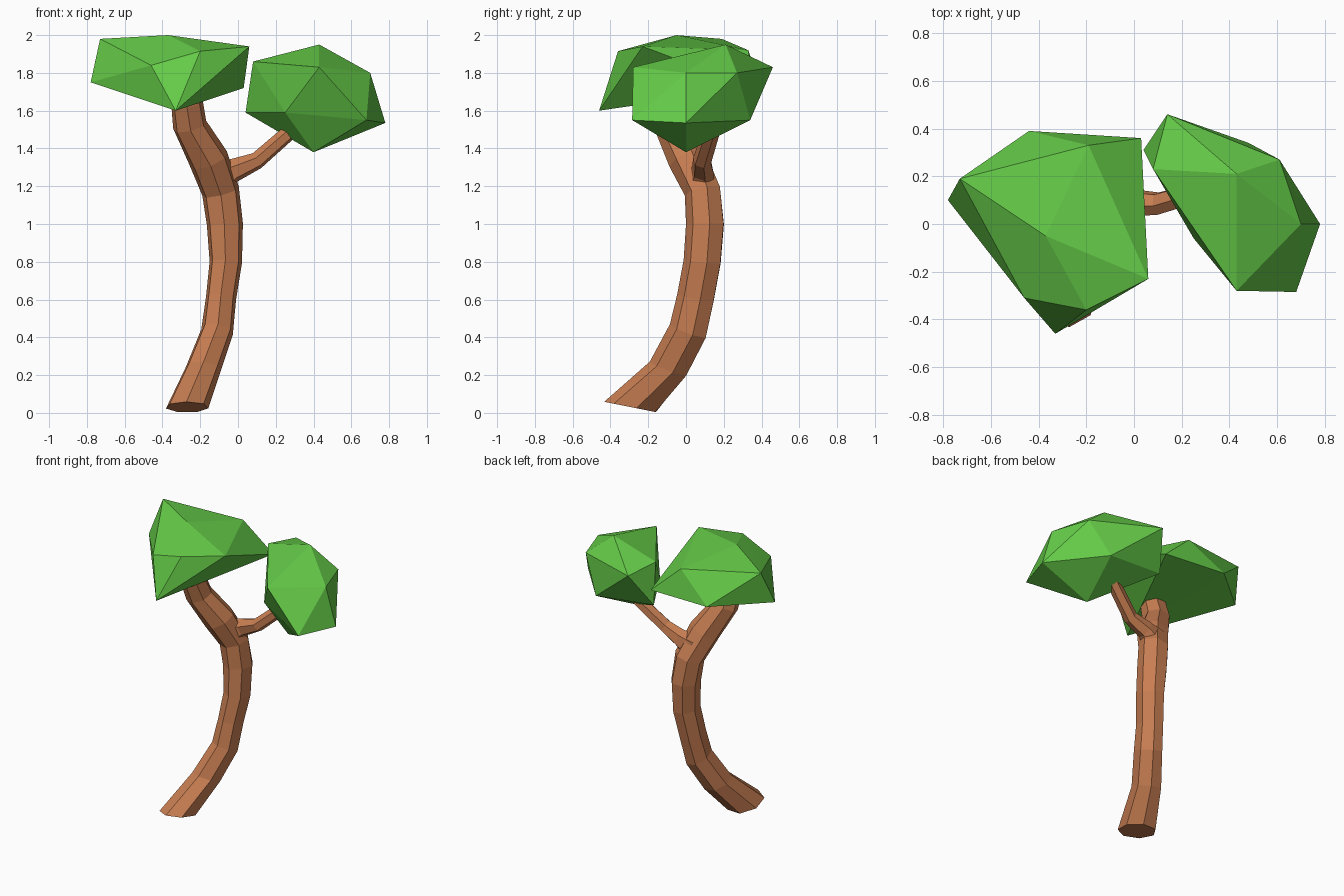
import bpy, bmesh, math
from mathutils import Vector


def material(name, color):
    m = bpy.data.materials.new(name)
    m.diffuse_color = color
    return m


BARK = material("bark", (0.58, 0.21, 0.085, 1))
LEAF = material("leaf", (0.13, 0.60, 0.065, 1))


def finish(bm, name, mat):
    bmesh.ops.recalc_face_normals(bm, faces=bm.faces)
    me = bpy.data.meshes.new(name)
    bm.to_mesh(me)
    bm.free()
    me.materials.append(mat)
    ob = bpy.data.objects.new(name, me)
    bpy.context.collection.objects.link(ob)
    return ob


def limb(name, rings, sides=7, phase=0.2):
    """Skin rings of (centre, x radius, y radius, ring normal)."""
    bm = bmesh.new()
    loops = []
    for c, rx, ry, n in rings:
        n = Vector(n).normalized()
        u = Vector((0, 1, 0)).cross(n).normalized()
        v = n.cross(u)
        loop = []
        for i in range(sides):
            a = phase + math.tau * i / sides
            loop.append(bm.verts.new(Vector(c) + u * rx * math.cos(a) + v * ry * math.sin(a)))
        loops.append(loop)
    for lo, hi in zip(loops, loops[1:]):
        for i in range(sides):
            j = (i + 1) % sides
            bm.faces.new((lo[i], lo[j], hi[j], hi[i]))
    bm.faces.new(loops[0])
    bm.faces.new(loops[-1])
    return finish(bm, name, BARK)


def leaf_clump(name, points):
    """Faceted convex clump around a few corner points."""
    bm = bmesh.new()
    for p in points:
        bm.verts.new(p)
    res = bmesh.ops.convex_hull(bm, input=bm.verts)
    loose = [v for v in bm.verts if not v.link_faces]
    bmesh.ops.delete(bm, geom=loose, context='VERTS')
    return finish(bm, name, LEAF)


# Curved trunk running into the left main branch
limb("trunk", [
    ((-0.27, -0.29, 0.03), 0.115, 0.146, (0, 0.20, 1)),
    ((-0.185, -0.09, 0.235), 0.095, 0.108, (0.15, 0.36, 1)),
    ((-0.11, 0.015, 0.435), 0.087, 0.106, (0.2, 0.36, 1)),
    ((-0.09, 0.055, 0.61), 0.082, 0.103, (0.1, 0.2, 1)),
    ((-0.065, 0.09, 0.80), 0.088, 0.103, (0.05, 0.1, 1)),
    ((-0.07, 0.105, 1.00), 0.098, 0.105, (-0.05, 0, 1)),
    ((-0.092, 0.092, 1.17), 0.102, 0.100, (-0.25, -0.2, 1)),
    ((-0.155, 0.01, 1.34), 0.108, 0.105, (-0.4, -0.4, 1)),
    ((-0.255, -0.075, 1.52), 0.092, 0.092, (-0.25, -0.35, 1)),
    ((-0.27, -0.12, 1.64), 0.086, 0.086, (-0.1, -0.3, 1)),
    ((-0.275, -0.14, 1.72), 0.082, 0.082, (-0.1, -0.3, 1)),
])

# Thinner right branch leaving the fork
limb("right_branch", [
    ((-0.11, 0.075, 1.24), 0.10, 0.08, (1, 0, 0.6)),
    ((-0.02, 0.09, 1.285), 0.063, 0.06, (1, 0, 0.35)),
    ((0.10, 0.085, 1.335), 0.046, 0.050, (1, 0.1, 0.6)),
    ((0.26, 0.13, 1.475), 0.042, 0.046, (1, 0.3, 0.85)),
    ((0.35, 0.16, 1.555), 0.040, 0.044, (1, 0.3, 0.85)),
], sides=6)

# Two faceted leaf clumps
leaf_clump("left_foliage", [
    (-0.37, -0.05, 2.00), (-0.73, 0.19, 1.98), (-0.19, 0.33, 1.92),
    (-0.44, 0.39, 1.735), (0.03, 0.36, 1.72), (0.06, -0.23, 1.94),
    (-0.20, -0.36, 1.915), (-0.33, -0.46, 1.60), (-0.46, -0.31, 1.84),
    (-0.78, 0.10, 1.75),
])
leaf_clump("right_foliage", [
    (0.43, 0.21, 1.95), (0.70, 0.0, 1.80), (0.78, 0.0, 1.535),
    (0.68, -0.285, 1.55), (0.43, -0.28, 1.83), (0.25, -0.06, 1.59),
    (0.04, 0.31, 1.59), (0.08, 0.23, 1.86), (0.40, 0.0, 1.38),
    (0.14, 0.46, 1.83), (0.61, 0.27, 1.80), (0.48, 0.34, 1.55),
])
